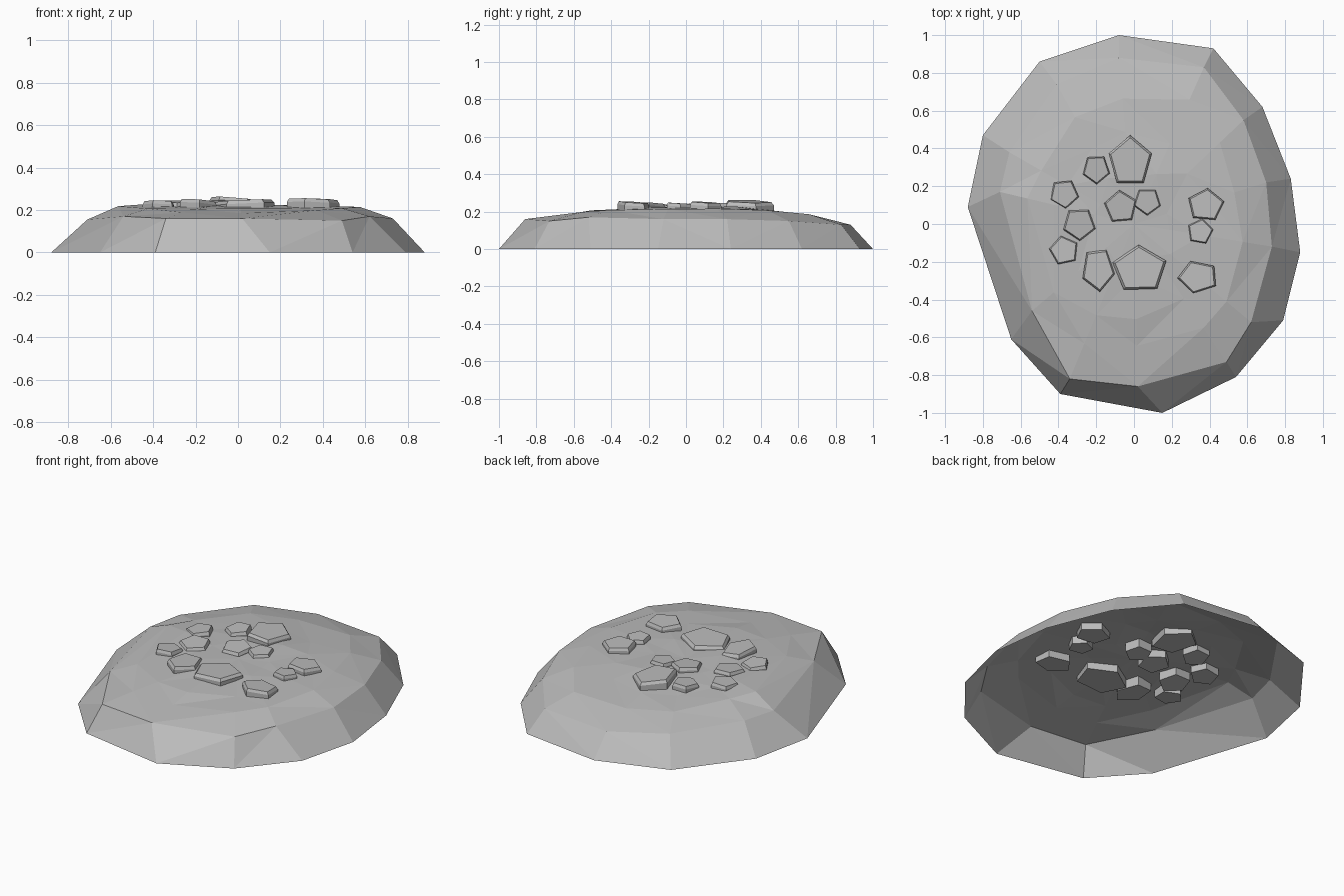
import bpy
import bmesh
import math
import random
from mathutils import Vector, Matrix

default_cube = bpy.data.objects.get("Cube")
if default_cube:
    bpy.data.objects.remove(default_cube)

random.seed(4)

# One rock colour
ROCK_GREY = (0.5, 0.5, 0.5, 1.0)
rock = bpy.data.materials.new("rock_grey")
rock.use_nodes = True
rock.diffuse_color = ROCK_GREY
rock.node_tree.nodes["Principled BSDF"].inputs["Base Color"].default_value = ROCK_GREY


def make_object(name, bm):
    """Turn a bmesh into a flat shaded object with the rock colour."""
    mesh = bpy.data.meshes.new(name)
    bm.to_mesh(mesh)
    bm.free()
    mesh.materials.append(rock)
    obj = bpy.data.objects.new(name, mesh)
    bpy.context.collection.objects.link(obj)
    return obj


def add_ring(bm, points):
    return [bm.verts.new(p) for p in points]


def bridge(bm, lower, upper):
    """Join two rings of equal length with a band of quads."""
    count = len(lower)
    for i in range(count):
        j = (i + 1) % count
        bm.faces.new((lower[i], lower[j], upper[j], upper[i]))


# Mound: ground outline and shoulder, counter-clockwise from the back
outline = [(-.08, 1), (-.5, .86), (-.8, .47), (-.88, .09), (-.65, -.61),
           (-.39, -.9), (.15, -1), (.54, -.81), (.79, -.51), (.88, -.15),
           (.83, .24), (.68, .62), (.42, .93)]
shoulder = [(-.08, .88, .13), (-.41, .74, .15), (-.66, .38, .16), (-.71, .17, .155),
            (-.54, -.46, .17), (-.34, -.82, .16), (.02, -.86, .16), (.49, -.73, .15),
            (.62, -.52, .17), (.73, -.12, .16), (.7, .22, .16), (.58, .55, .15),
            (.37, .83, .13)]


def inner_ring(scale, height, fall, jitter):
    """Shrink the shoulder inwards, lower towards the front and back."""
    points = []
    for x, y, z in shoulder:
        wobble = scale + random.uniform(-jitter, jitter)
        points.append((x * wobble, y * wobble,
                       height - fall * y * y + random.uniform(-jitter, jitter) / 8))
    return points


bm = bmesh.new()
rings = [[(x, y, 0) for x, y in outline], shoulder,
         inner_ring(.77, .217, .04, .03),
         inner_ring(.54, .224, .03, .06),
         inner_ring(.28, .222, 0, .05)]
rings = [add_ring(bm, points) for points in rings]
for lower, upper in zip(rings, rings[1:]):
    bridge(bm, lower, upper)
summit = bm.verts.new((0, 0, .215))
top = rings[-1]
for i, vert in enumerate(top):
    bm.faces.new((vert, top[(i + 1) % len(top)], summit))
bmesh.ops.triangulate(bm, faces=bm.faces[:], quad_method='SHORT_EDGE')
make_object("mound", bm)


# Stones: five-sided tapered blocks sunk through the top of the mound
def add_stone(name, x, y, width, depth, turn, height):
    bm = bmesh.new()
    tilt = Vector((random.uniform(-.08, .08), random.uniform(-.08, .08)))

    def pentagon(scale, z):
        points = []
        for i in range(5):
            angle = math.radians(turn) + i * math.tau / 5
            offset = Vector((width * math.cos(angle), depth * math.sin(angle))) * scale
            points.append((x + offset.x, y + offset.y, z + offset.dot(tilt)))
        return points

    base = add_ring(bm, pentagon(1, height - .07))
    rim = add_ring(bm, pentagon(1, height - .016))
    crown = add_ring(bm, pentagon(.9, height))
    bridge(bm, base, rim)
    bridge(bm, rim, crown)
    bm.faces.new(crown)
    bm.faces.new(base[::-1])
    make_object(name, bm)


# Centre x and y, half width, half depth, turn in degrees, top height
stones = [(-.2, .29, .075, .08, 56, .24), (-.02, .33, .12, .14, 90, .255),
          (-.37, .16, .08, .08, 60, .24), (-.07, .09, .09, .09, 95, .24),
          (.07, .12, .075, .075, 54, .24), (.38, .1, .1, .09, 12, .25),
          (.35, -.04, .07, .07, 80, .245), (-.29, 0, .09, .09, 56, .24),
          (-.37, -.14, .08, .08, 30, .24), (-.19, -.24, .09, .12, 60, .245),
          (.03, -.24, .15, .13, 20, .245), (.34, -.28, .11, .09, 40, .25)]
for number, stone in enumerate(stones, start=1):
    add_stone(f"stone_{number}", *stone)
